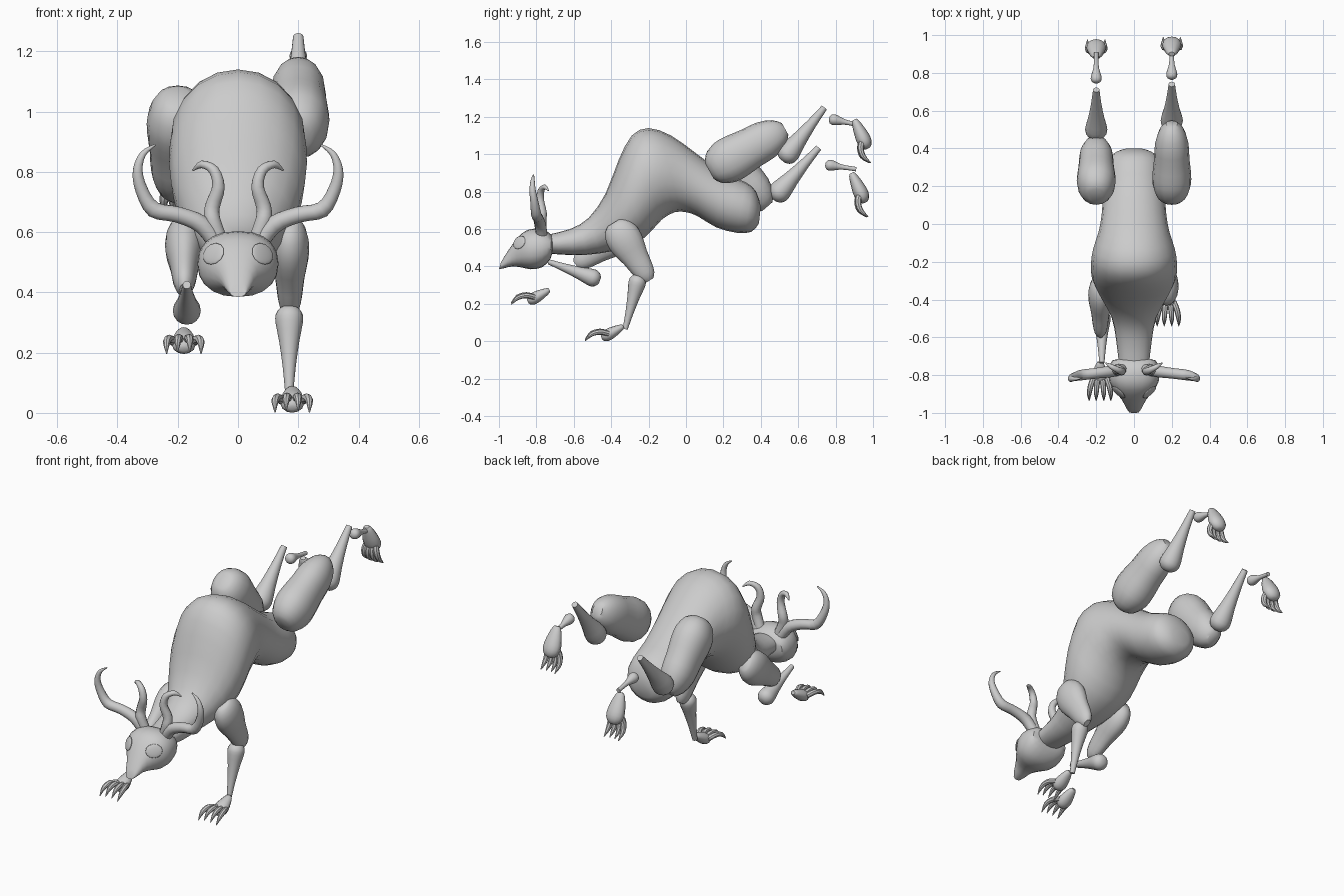
import bpy, bmesh, math
from mathutils import Vector as V

cube = bpy.data.objects.get("Cube")
if cube:
    bpy.data.objects.remove(cube)

grey = bpy.data.materials.new("plain grey")
grey.use_nodes = True
COLOUR = (0.6, 0.6, 0.6, 1)
grey.diffuse_color = COLOUR
grey.node_tree.nodes["Principled BSDF"].inputs["Base Color"].default_value = COLOUR
X = V((1, 0, 0))
Y = V((0, 1, 0))


def finish(name, bm):
    bmesh.ops.recalc_face_normals(bm, faces=bm.faces)
    for f in bm.faces:
        f.smooth = True
    me = bpy.data.meshes.new(name)
    bm.to_mesh(me)
    bm.free()
    me.set_sharp_from_angle(angle=math.radians(40))
    me.materials.append(grey)
    ob = bpy.data.objects.new(name, me)
    bpy.context.collection.objects.link(ob)
    return ob


def spline(a, b, c, d, t):
    return b + (c - a) * (t / 2) + (a * 2 - b * 5 + c * 4 - d) * (t * t / 2) + (b * 3 - a - c * 3 + d) * (t ** 3 / 2)


def loft(name, rings, n=16, steps=2, power=1.0):
    """Skin smoothed rings, each given as (centre, side vector, up vector)."""
    smooth = []
    last = len(rings) - 1
    for i in range(last):
        quad = [rings[max(0, min(last, i + k))] for k in (-1, 0, 1, 2)]
        for s in range(steps):
            smooth.append([spline(*(q[j] for q in quad), s / steps) for j in range(3)])
    smooth.append(rings[-1])
    bm = bmesh.new()
    loops = []
    for centre, side, up in smooth:
        loop = []
        for k in range(n):
            a = 2 * math.pi * k / n
            c = math.copysign(abs(math.cos(a)) ** power, math.cos(a))
            s = math.copysign(abs(math.sin(a)) ** power, math.sin(a))
            loop.append(bm.verts.new(centre + side * c + up * s))
        loops.append(loop)
    for a, b in zip(loops, loops[1:]):
        for k in range(n):
            m = (k + 1) % n
            bm.faces.new((a[k], a[m], b[m], b[k]))
    bm.faces.new(loops[0])
    bm.faces.new(loops[-1])
    return finish(name, bm)


def trunk(name, sections, power):
    """Sections are top y, top z, bottom y, bottom z, half width."""
    rings = []
    for ty, tz, by, bz, w in sections:
        top, bottom = V((0, ty, tz)), V((0, by, bz))
        rings.append(((top + bottom) / 2, X * w, (top - bottom) / 2))
    return loft(name, rings, 20, 2, power)


def limb(name, x, start, end, radius, profile, flat=1.0, power=1.0):
    a, b = V((x, *start)), V((x, *end))
    up = X.cross(b - a).normalized()
    rings = [(a.lerp(b, t), X * (r * radius * flat), up * (r * radius)) for t, r in profile]
    loft(name, rings, power=power)


def tube(name, points, radii, ref, n=10):
    rings = []
    for i, p in enumerate(points):
        t = (points[min(i + 1, len(points) - 1)] - points[max(i - 1, 0)]).normalized()
        side = (ref - t * ref.dot(t)).normalized()
        rings.append((p, side * radii[i], side.cross(t) * radii[i]))
    loft(name, rings, n, 3)


# Torso with neck
trunk("body", [
    (-.74, .57, -.74, .47, .08), (-.62, .6, -.6, .46, .095), (-.52, .66, -.46, .47, .12),
    (-.43, .79, -.33, .5, .18), (-.36, .97, -.22, .555, .222), (-.29, 1.1, -.13, .65, .228),
    (-.2, 1.14, -.06, .69, .216), (-.08, 1.1, 0, .69, .187), (.06, 1, .06, .67, .17),
    (.2, .9, .16, .61, .163), (.32, .85, .27, .58, .153), (.375, .8, .35, .585, .125),
    (.4, .72, .39, .63, .06)], .97)

# Tapered head
head = trunk("head", [
    (-.71, .53, -.715, .48, .06), (-.72, .57, -.725, .44, .115), (-.77, .6, -.77, .395, .132),
    (-.83, .6, -.83, .385, .132), (-.88, .575, -.88, .395, .105), (-.93, .515, -.93, .4, .065),
    (-.97, .455, -.975, .39, .042), (-.99, .42, -1, .385, .027)], .88)
bpy.context.view_layer.update()

HORNS = {
    "outer_horn": ([(.07, -.77, .56), (.12, -.78, .625), (.2, -.79, .658), (.28, -.8, .675),
                    (.32, -.81, .74), (.333, -.82, .805), (.315, -.82, .86), (.275, -.815, .89)],
                   [.03, .031, .028, .028, .022, .017, .011, .003]),
    "inner_horn": ([(.06, -.77, .57), (.085, -.775, .64), (.085, -.77, .685), (.065, -.78, .75),
                    (.08, -.775, .805), (.12, -.755, .825), (.15, -.735, .805)],
                   [.028, .028, .026, .022, .018, .013, .003]),
}
for side, s in (("left", 1), ("right", -1)):
    # Horns
    for name, (path, radii) in HORNS.items():
        tube(f"{side}_{name}", [V((s * x, y, z)) for x, y, z in path], radii, Y)
    # Shallow oval eyes resting on the face
    hit, spot, normal, index = head.closest_point_on_mesh(V((s * .085, -.895, .53)))
    bm = bmesh.new()
    bmesh.ops.create_uvsphere(bm, u_segments=12, v_segments=8, radius=1)
    eye = finish(f"{side}_eye", bm)
    eye.scale = (.046, .038, .009)
    eye.location = spot
    eye.rotation_euler = normal.to_track_quat("Z", "Y").to_euler()

THIGH = [(0, .4), (.06, .75), (.2, 1), (.35, 1.02), (.55, .93), (.75, .88), (.92, .63), (1, .3)]
ARM = [(0, .4), (.06, .75), (.2, 1), (.38, 1), (.6, .78), (.8, .65), (.93, .5), (1, .25)]
BONE = [(0, .3), (.03, .7), (.1, 1), (.2, 1), (.4, .75), (.7, .48), (1, .3)]
ANKLE = [(0, .3), (.05, .8), (.14, 1), (.25, .92), (.5, .5), (.8, .4), (1, .42)]

# Front legs
limb("left_upper_arm", .172, (-.385, .635), (-.195, .325), .092, ARM, .68)
limb("right_upper_arm", -.178, (-.29, .615), (-.59, .41), .092, ARM, .68)
limb("left_forearm", .17, (-.25, .355), (-.325, .065), .045, BONE)
limb("right_forearm", -.17, (-.46, .325), (-.735, .425), .045, BONE)

# Hind legs
limb("left_thigh", .2, (.125, .91), (.53, 1.135), .118, THIGH, .85, .92)
limb("right_thigh", -.2, (.15, 1.05), (.435, .72), .115, THIGH, .87, .92)
limb("left_shin", .2, (.515, .965), (.74, 1.25), .057, BONE)
limb("right_shin", -.2, (.465, .76), (.71, 1.035), .057, BONE)
limb("left_ankle", .2, (.765, 1.19), (.93, 1.155), .029, ANKLE)
limb("right_ankle", -.2, (.745, .945), (.91, .92), .029, ANKLE)

PALM = [(0, .3), (.08, .5), (.3, .75), (.65, 1), (.9, .95), (1.05, .6), (1.1, .25)]


def paw(name, origin, forward, down, size, reach, thick, spread):
    """Rounded palm with four arched, tapering claws."""
    o, f, d = V(origin), V(forward), V(down)

    def at(a, b, c=0.0):
        return o + (f * a + d * b + X * c) * size

    up = (d * .9 - f * .43) * size * thick
    rings = [(at(t * reach, t * .058), X * (r * 1.3 * thick * size), up * r) for t, r in PALM]
    loft(name + "_palm", rings, 12)
    for i, c in enumerate((-1, -.35, .35, 1)):
        lower = .012 * abs(c)
        pts = [at(reach * .75 + (.205 - reach * .75) * k, drop + lower * k, c * w * spread)
               for k, drop, w in ((0, .04, .55), (.35, .026, .85), (.72, .034, 1), (1, .066, 1))]
        tube(f"{name}_claw_{i + 1}", pts, [r * size for r in (.015, .015, .012, .002)], X, 8)


paw("left_hand", (.18, -.335, .08), (0, -1, 0), (0, 0, -1), 1, .105, .031, .057)
paw("right_hand", (-.18, -.73, .275), (0, -1, 0), (0, 0, -1), 1, .105, .031, .057)
paw("left_foot", (.2, .9, 1.185), (0, 0, -1), (0, 1, 0), 1.13, .125, .034, .04)
paw("right_foot", (-.2, .885, .9), (0, 0, -1), (0, 1, 0), 1.15, .125, .034, .04)
